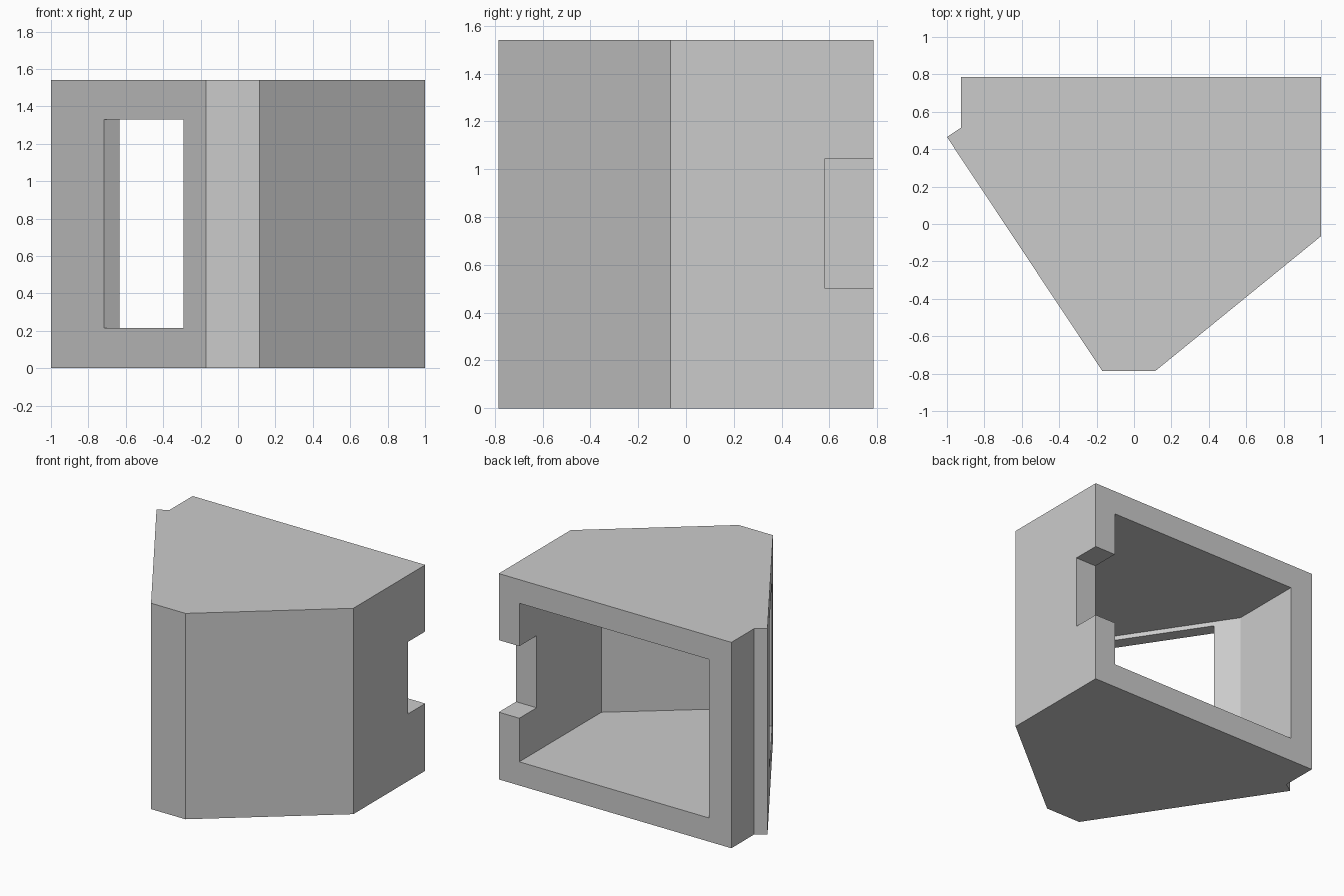
import bpy
import bmesh
from mathutils import Vector

cube = bpy.data.objects.get("Cube")
if cube:
    bpy.data.objects.remove(cube, do_unlink=True)

grey = bpy.data.materials.new("plain grey")
grey.use_nodes = True
color = (0.6, 0.6, 0.6, 1)
grey.diffuse_color = color
grey.node_tree.nodes["Principled BSDF"].inputs["Base Color"].default_value = color


def prism(name, outline, z0, z1):
    """Extrude a plan outline from z0 up to z1."""
    bm = bmesh.new()
    face = bm.faces.new([bm.verts.new((x, y, z0)) for x, y in outline])
    top = bmesh.ops.extrude_face_region(bm, geom=[face])["geom"]
    verts = [v for v in top if isinstance(v, bmesh.types.BMVert)]
    bmesh.ops.translate(bm, verts=verts, vec=(0, 0, z1 - z0))
    bmesh.ops.recalc_face_normals(bm, faces=bm.faces)
    mesh = bpy.data.meshes.new(name)
    bm.to_mesh(mesh)
    bm.free()
    mesh.materials.append(grey)
    obj = bpy.data.objects.new(name, mesh)
    bpy.context.collection.objects.link(obj)
    return obj


def cut(body, cutter):
    """Subtract the cutter, then remove it."""
    mod = body.modifiers.new(cutter.name, "BOOLEAN")
    mod.operation = "DIFFERENCE"
    mod.solver = "EXACT"
    mod.object = cutter
    bpy.context.view_layer.objects.active = body
    bpy.ops.object.modifier_apply(modifier=mod.name)
    bpy.data.objects.remove(cutter, do_unlink=True)


BACK = 0.785
HEIGHT = 1.54

# Solid housing with a blunt front and a small lip on the right side
housing = prism("housing", [
    (1, BACK), (-0.925, BACK), (-0.925, 0.515), (-1, 0.465),
    (-0.17, -BACK), (0.115, -BACK), (1, -0.065)], 0, HEIGHT)

# Inner room, open at the back
cut(housing, prism("cavity", [
    (0.83, 1), (-0.74, 1), (-0.74, 0.25), (-0.12, -0.68),
    (0.214, -0.68), (0.83, -0.185)], 0.177, 1.363))

# Window cut square through the slanted right wall
along = Vector((0.83, -1.25)).normalized()
inward = Vector((-along.y, along.x))
start = Vector((-0.715, 0.0375))
end = start + along * (0.425 / along.x)
cut(housing, prism("window", [
    start - inward * 0.05, end - inward * 0.05,
    end + inward * 0.15, start + inward * 0.15], 0.215, 1.33))

# Notch in the back edge of the left wall
cut(housing, prism("notch", [
    (0.75, 0.58), (1.1, 0.58), (1.1, 1), (0.75, 1)], 0.503, 1.042))
